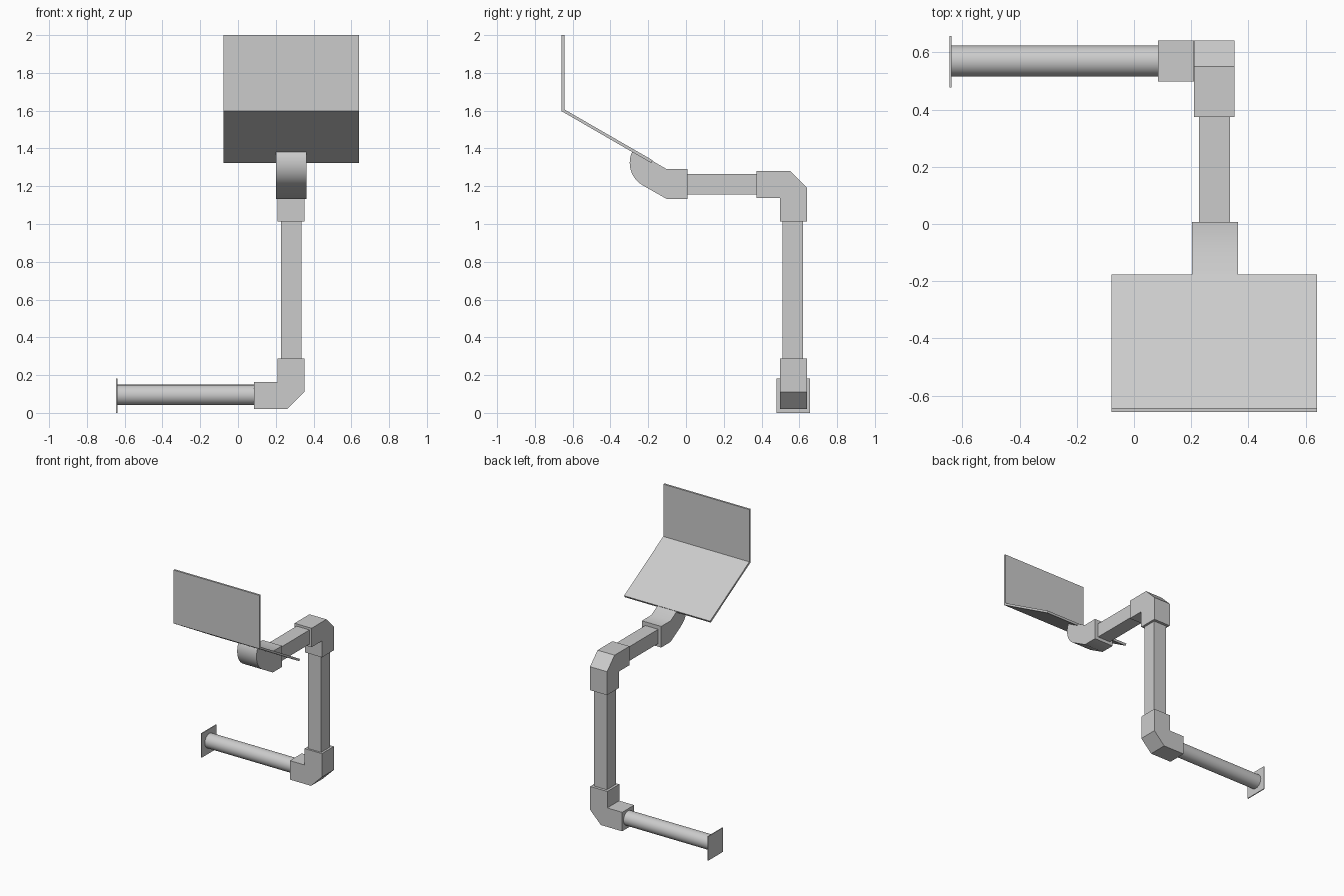
import bpy
import bmesh
from math import cos, sin, radians, pi
from mathutils import Vector

cube = bpy.data.objects.get("Cube")
if cube:
    bpy.data.objects.remove(cube, do_unlink=True)

grey = bpy.data.materials.new("plain_grey")
grey.use_nodes = True
grey.diffuse_color = (0.6, 0.6, 0.6, 1)
grey.node_tree.nodes["Principled BSDF"].inputs["Base Color"].default_value = (0.6, 0.6, 0.6, 1)


def finish(obj, name, smooth=False):
    obj.name = name
    obj.data.materials.append(grey)
    if smooth:
        bpy.ops.object.select_all(action="DESELECT")
        obj.select_set(True)
        bpy.context.view_layer.objects.active = obj
        bpy.ops.object.shade_smooth_by_angle(angle=radians(35))
    return obj


def prism(name, profile, axis, start, end, smooth=False):
    """Extrude a profile along x (profile in y, z) or along y (profile in x, z)."""
    place = {"x": lambda a, b, d: (d, a, b), "y": lambda a, b, d: (a, d, b)}[axis]
    bm = bmesh.new()
    face = bm.faces.new([bm.verts.new(place(a, b, start)) for a, b in profile])
    extruded = bmesh.ops.extrude_face_region(bm, geom=[face])["geom"]
    moved = [g for g in extruded if isinstance(g, bmesh.types.BMVert)]
    shift = Vector(place(0, 0, end - start))
    bmesh.ops.translate(bm, verts=moved, vec=shift)
    bmesh.ops.recalc_face_normals(bm, faces=bm.faces)
    mesh = bpy.data.meshes.new(name)
    bm.to_mesh(mesh)
    bm.free()
    obj = bpy.data.objects.new(name, mesh)
    bpy.context.collection.objects.link(obj)
    return finish(obj, name, smooth)


def box(name, x, y, z):
    return prism(name, [(x[0], z[0]), (x[1], z[0]), (x[1], z[1]), (x[0], z[1])], "y", *y)


def elbow(name, axis, start, end, corner, direction):
    """Square elbow with a chamfered outer corner; direction is +1 for up, -1 for down."""
    a, b = corner
    long, width, cut = 0.267, 0.143, 0.09
    shape = [(long, 0), (cut, 0), (0, cut), (0, long), (width, long), (width, width), (long, width)]
    return prism(name, [(a - u, b + direction * v) for u, v in shape], axis, start, end)


# Wall plate and round bar
box("wall_plate", (-0.645, -0.638), (0.478, 0.657), (0, 0.182))
bpy.ops.mesh.primitive_cylinder_add(vertices=48, radius=0.054, depth=0.76,
                                    location=(-0.26, 0.57, 0.095), rotation=(0, pi / 2, 0))
finish(bpy.context.object, "round_bar", True)

# Square post and arm joined by elbows
elbow("lower_elbow", "y", 0.498, 0.641, (0.351, 0.021), 1)
box("post", (0.227, 0.335), (0.512, 0.620), (0.15, 1.2))
elbow("upper_elbow", "x", 0.210, 0.352, (0.641, 1.281), -1)
box("arm", (0.227, 0.335), (-0.05, 0.45), (1.157, 1.264))

# Tilted bracket with a rounded nose
radius, center = 0.138, (-0.16, 1.324)
nose = [(center[0] + radius * cos(radians(t)), center[1] + radius * sin(radians(t)))
        for t in range(150, 241, 5)]
bracket = [(0.007, 1.133), (0.007, 1.292), (-0.105, 1.292)] + nose + [(-0.103, 1.133)]
prism("bracket", bracket, "x", 0.202, 0.363, True)

# Bent sheet: sloping tray and upright panel
sheet = [(-0.184, 1.323), (-0.176, 1.337), (-0.643, 1.606), (-0.643, 2.0),
         (-0.658, 2.0), (-0.658, 1.597)]
prism("bent_sheet", sheet, "x", -0.078, 0.640)
